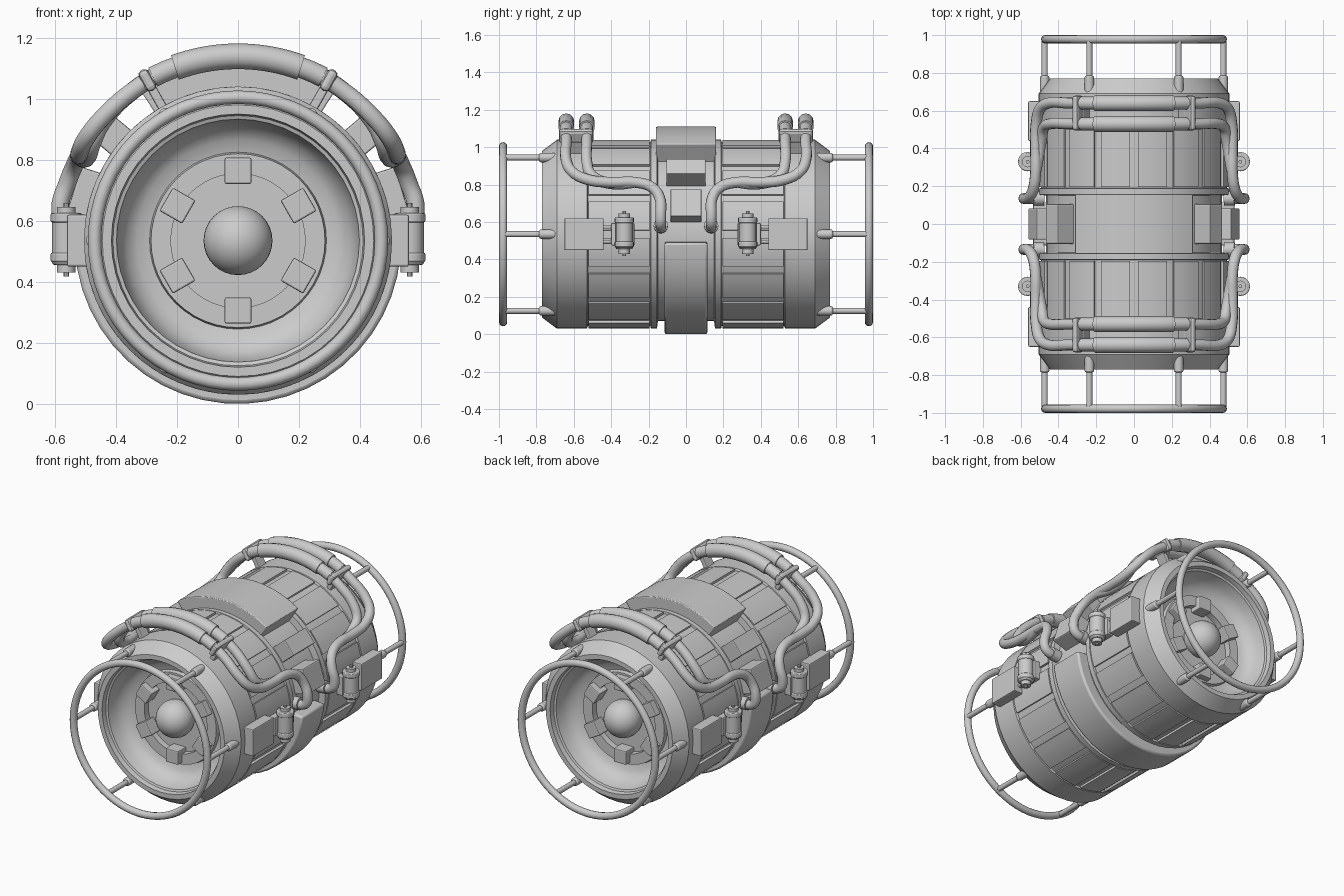
import bpy, bmesh, math
from mathutils import Vector

if "Cube" in bpy.data.objects:
    bpy.data.objects.remove(bpy.data.objects["Cube"])

CZ = 0.535  # height of the long axis


def P(a, r, y):
    a = math.radians(a)
    return Vector((r * math.cos(a), y, CZ + r * math.sin(a)))


def smooth(ob, angle=35):
    bpy.ops.object.select_all(action='DESELECT')
    bpy.context.view_layer.objects.active = ob
    ob.select_set(True)
    bpy.ops.object.shade_smooth_by_angle(angle=math.radians(angle))


def finish(name, bm, bevel=0):
    bmesh.ops.recalc_face_normals(bm, faces=bm.faces)
    me = bpy.data.meshes.new(name)
    bm.to_mesh(me)
    bm.free()
    ob = bpy.data.objects.new(name, me)
    bpy.context.collection.objects.link(ob)
    smooth(ob)
    if bevel:
        m = ob.modifiers.new("bevel", 'BEVEL')
        m.width, m.segments = bevel, 2
    return ob


def lathe(name, profile, n=48):
    bm = bmesh.new()
    rings = [[bm.verts.new(P(360 * i / n, r, y)) for i in range(n)] for r, y in profile]
    for A, B in zip(rings, rings[1:]):
        for i in range(n):
            j = (i + 1) % n
            bm.faces.new((A[i], A[j], B[j], B[i]))
    bm.faces.new(rings[0])
    bm.faces.new(rings[-1])
    return finish(name, bm)


def arc_block(name, a0, a1, r0, r1, y0, y1, n, bevel=0):
    bm = bmesh.new()
    secs = []
    for i in range(n + 1):
        a = a0 + (a1 - a0) * i / n
        secs.append([bm.verts.new(P(a, r, y)) for r, y in ((r0, y0), (r1, y0), (r1, y1), (r0, y1))])
    for A, B in zip(secs, secs[1:]):
        for k in range(4):
            l = (k + 1) % 4
            bm.faces.new((A[k], A[l], B[l], B[k]))
    bm.faces.new(secs[0])
    bm.faces.new(secs[-1])
    return finish(name, bm, bevel)


def radial_box(name, a, r0, r1, w, y0, y1, bevel=0.006):
    y0, y1 = min(y0, y1), max(y0, y1)
    bpy.ops.mesh.primitive_cube_add(size=1, location=P(a, (r0 + r1) / 2, (y0 + y1) / 2),
                                    rotation=(0, -math.radians(a), 0))
    ob = bpy.context.object
    ob.name = name
    ob.scale = (r1 - r0, y1 - y0, w)
    bpy.ops.object.transform_apply(location=False, rotation=False, scale=True)
    m = ob.modifiers.new("bevel", 'BEVEL')
    m.width, m.segments = bevel, 2
    return ob


def rod(name, p, q, r, n=16, bevel=0):
    p, q = Vector(p), Vector(q)
    bpy.ops.mesh.primitive_cylinder_add(vertices=n, radius=r, depth=(q - p).length, location=(p + q) / 2)
    ob = bpy.context.object
    ob.name = name
    ob.rotation_euler = (q - p).to_track_quat('Z', 'Y').to_euler()
    smooth(ob)
    if bevel:
        m = ob.modifiers.new("bevel", 'BEVEL')
        m.width, m.segments, m.limit_method = bevel, 2, 'ANGLE'
    return ob


def tube(name, pts, r):
    cu = bpy.data.curves.new(name, 'CURVE')
    cu.dimensions = '3D'
    cu.bevel_depth, cu.bevel_resolution, cu.resolution_u = r, 4, 5
    cu.use_fill_caps = True
    sp = cu.splines.new('BEZIER')
    sp.bezier_points.add(len(pts) - 1)
    for b, p in zip(sp.bezier_points, pts):
        b.co = p
        b.handle_left_type = b.handle_right_type = 'AUTO'
    ob = bpy.data.objects.new(name, cu)
    bpy.context.collection.objects.link(ob)
    bpy.ops.object.select_all(action='DESELECT')
    bpy.context.view_layer.objects.active = ob
    ob.select_set(True)
    bpy.ops.object.convert(target='MESH')
    smooth(bpy.context.object, 50)


# main drum with dished ends and a central waist
half = [(.001, .585), (.22, .585), (.22, .625), (.285, .625), (.29, .60), (.33, .61), (.365, .635),
        (.388, .68), (.398, .735), (.41, .74), (.415, .77), (.445, .77), (.505, .69), (.505, .53),
        (.492, .525), (.492, .19), (.505, .188), (.505, .155), (.465, .15)]
lathe("drum", half + [(r, -y) for r, y in reversed(half)])

# waist fittings: lower strap, top cover, side boxes
arc_block("lower_strap", -185, 5 - 10, .45, .535, -.115, .115, 24, .012)
arc_block("top_cover", 57, 123, .46, .575, -.16, .16, 10, .005)
for a in (40, 140):
    radial_box("upper_side_box", a, .44, .568, .104, -.105, .105)
for a in (17.5, 162.5):
    radial_box("lower_side_box", a, .44, .563, .152, -.083, .083)

# hose centre lines as (angle, radius, y)
outer = [(90, .605, .64), (70, .605, .64), (55, .6, .64), (41, .6, .64), (34, .6, .61), (29.5, .595, .53),
         (28, .59, .4), (28, .59, .27), (25, .59, .18), (19, .59, .14), (10, .592, .135),
         (5.5, .57, .135), (5, .48, .135)]
inner = [(90, .605, .53), (70, .605, .53), (55, .6, .53), (41, .59, .53), (34, .575, .51),
         (30, .565, .45), (28, .57, .37), (28, .588, .28)]

for s in (-1, 1):
    # wall panels
    for k in range(16):
        a = 22.5 * k
        arc_block("wall_panel", a + 2.4, a + 20.1, .48, .505, s * .195, s * .52, 4)
    # guard ring on six posts
    bpy.ops.mesh.primitive_torus_add(major_radius=.47, minor_radius=.022, major_segments=64, minor_segments=12,
                                     location=(0, s * .978, CZ), rotation=(math.pi / 2, 0, 0))
    bpy.context.object.name = "guard_ring"
    smooth(bpy.context.object, 60)
    for k in range(6):
        a = 60 * k
        rod("guard_post", P(a, .473, s * .70), P(a, .473, s * .975), .016)
        rod("post_collar", P(a, .473, s * .69), P(a, .473, s * .785), .025, 16, .008)
        # lugs round the hub
        radial_box("hub_lug", a + 30, .186, .272, .088, s * .58, s * .665)
    # hub dome
    bpy.ops.mesh.primitive_uv_sphere_add(segments=32, ring_count=16, radius=.113, location=(0, s * .63, CZ))
    bpy.context.object.name = "hub_dome"
    smooth(bpy.context.object, 60)
    # hoses with thick sleeves at the top
    for name, path in (("outer_hose", outer), ("inner_hose", inner)):
        pts = [P(180 - a, r, s * y) for a, r, y in reversed(path)] + [P(a, r, s * y) for a, r, y in path[1:]]
        tube(name, pts, .029)
        y = s * path[0][2]
        tube("hose_sleeve", [P(a, .604, y) for a in range(70, 111, 5)], .042)
        for a in (66.5, 113.5):
            tube("sleeve_collar", [P(a + d, .604, y) for d in (-4, 0, 4)], .034)
    for m in (-1, 1):
        # clamps holding each pair of hoses
        a = 90 - m * 29.5
        radial_box("hose_clamp", a, .48, .575, .03, s * .55, s * .62)
        radial_box("clamp_band", a, .565, .642, .036, s * .495, s * .68, .015)
        # hose end flanges
        a = 5 if m > 0 else 175
        rod("hose_flange", P(a, .48, s * .135), P(a, .535, s * .135), .038)
        # equipment box, canister and its bracket
        a = 0 if m > 0 else 180
        radial_box("equipment_box", a, .44, .56, .17, s * .44, s * .65)
        radial_box("canister_bracket", a, .46, .54, .12, s * .275, s * .40)
        for z in (-.04, .04):
            radial_box("bracket_arm", a, .49, .53, .02, s * .38, s * .45).location.z += z
        x, y = m * .563, s * .33
        rod("canister", (x, y, .455), (x, y, .625), .046, 20, .008)
        for z in (.465, .595):
            rod("canister_rim", (x, y, z), (x, y, z + .03), .051, 20, .005)
        rod("canister_cap", (x, y, .43), (x, y, .645), .03)
        rod("canister_stem", (x, y, .418), (x, y, .658), .01, 10)
